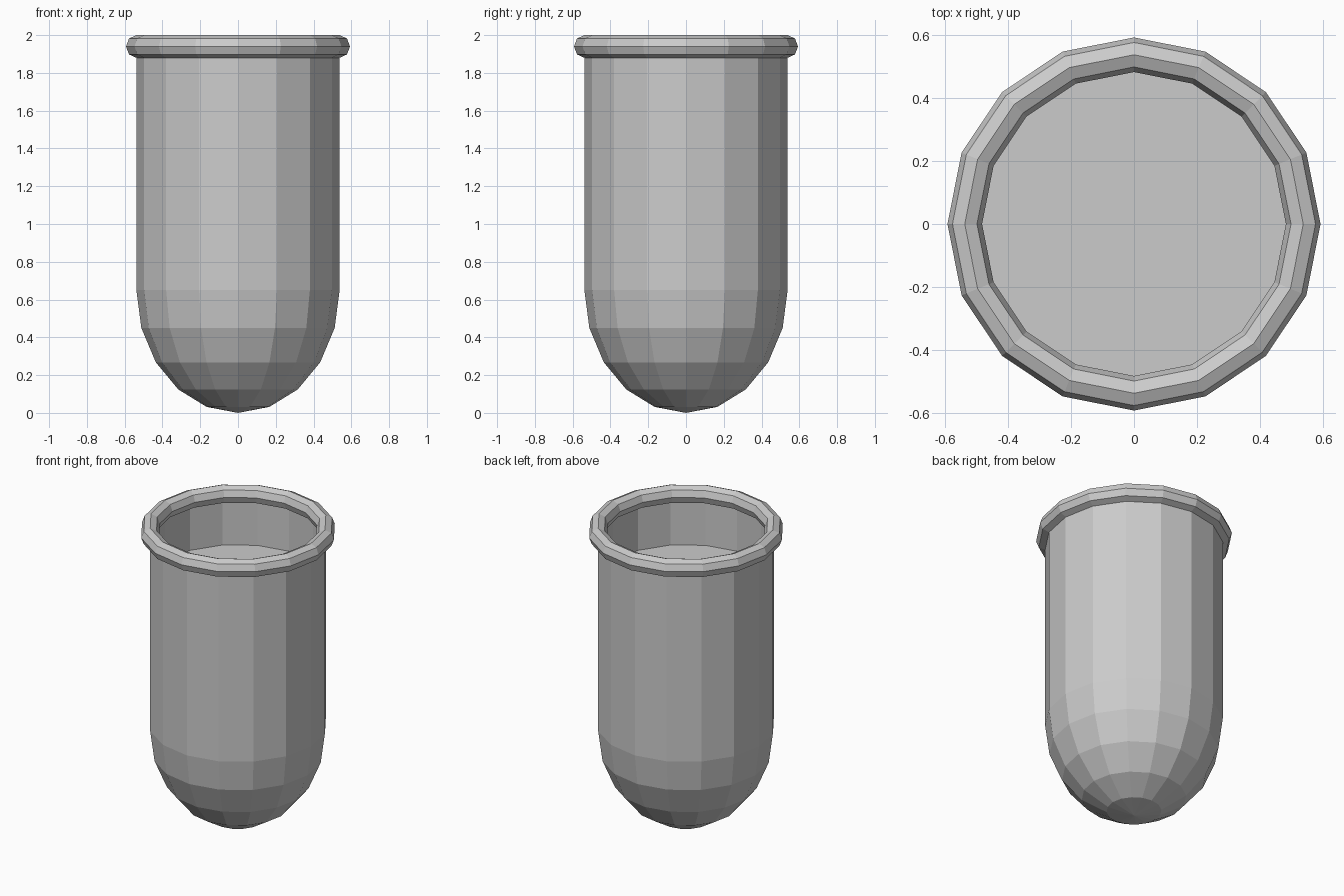
import bpy, bmesh
from math import sin, cos, pi, radians

if "Cube" in bpy.data.objects:
    bpy.data.objects.remove(bpy.data.objects["Cube"])

SIDES = 16


def lathe(name, profile, closed=False):
    """Revolve (radius, z) points around z; zero radius becomes a pole."""
    bm = bmesh.new()
    rings = []
    for r, z in profile:
        if r < 1e-5:
            rings.append([bm.verts.new((0, 0, z))] * SIDES)
        else:
            rings.append([bm.verts.new((r * cos(2 * pi * i / SIDES),
                                        r * sin(2 * pi * i / SIDES), z))
                          for i in range(SIDES)])
    pairs = list(zip(rings, rings[1:]))
    if closed:
        pairs.append((rings[-1], rings[0]))
    for a, b in pairs:
        for i in range(SIDES):
            j = (i + 1) % SIDES
            quad = list(dict.fromkeys((a[i], a[j], b[j], b[i])))
            bm.faces.new(quad)
    mesh = bpy.data.meshes.new(name)
    bm.to_mesh(mesh)
    bm.free()
    obj = bpy.data.objects.new(name, mesh)
    bpy.context.collection.objects.link(obj)
    return obj


# Body: stretched half-sphere bottom running into a straight wall
R, DOME = 0.538, 0.65
body = [(R * sin(radians(a)), DOME * (1 - cos(radians(a))))
        for a in range(0, 91, 18)]
lathe("vessel_body", body + [(R, 1.94)])

# Rim: eight-sided rolled lip
lip = [(R + 0.055 * cos(k * pi / 4), 1.94 + 0.06 * sin(k * pi / 4))
       for k in range(8)]
lathe("rolled_rim", lip, closed=True)

# Flat fill surface inside the vessel
bpy.ops.mesh.primitive_circle_add(vertices=SIDES, radius=R - 0.003,
                                  fill_type='NGON', location=(0, 0, 1.6),
                                  rotation=(0, 0, pi / 2))
bpy.context.object.name = "fill_surface"
